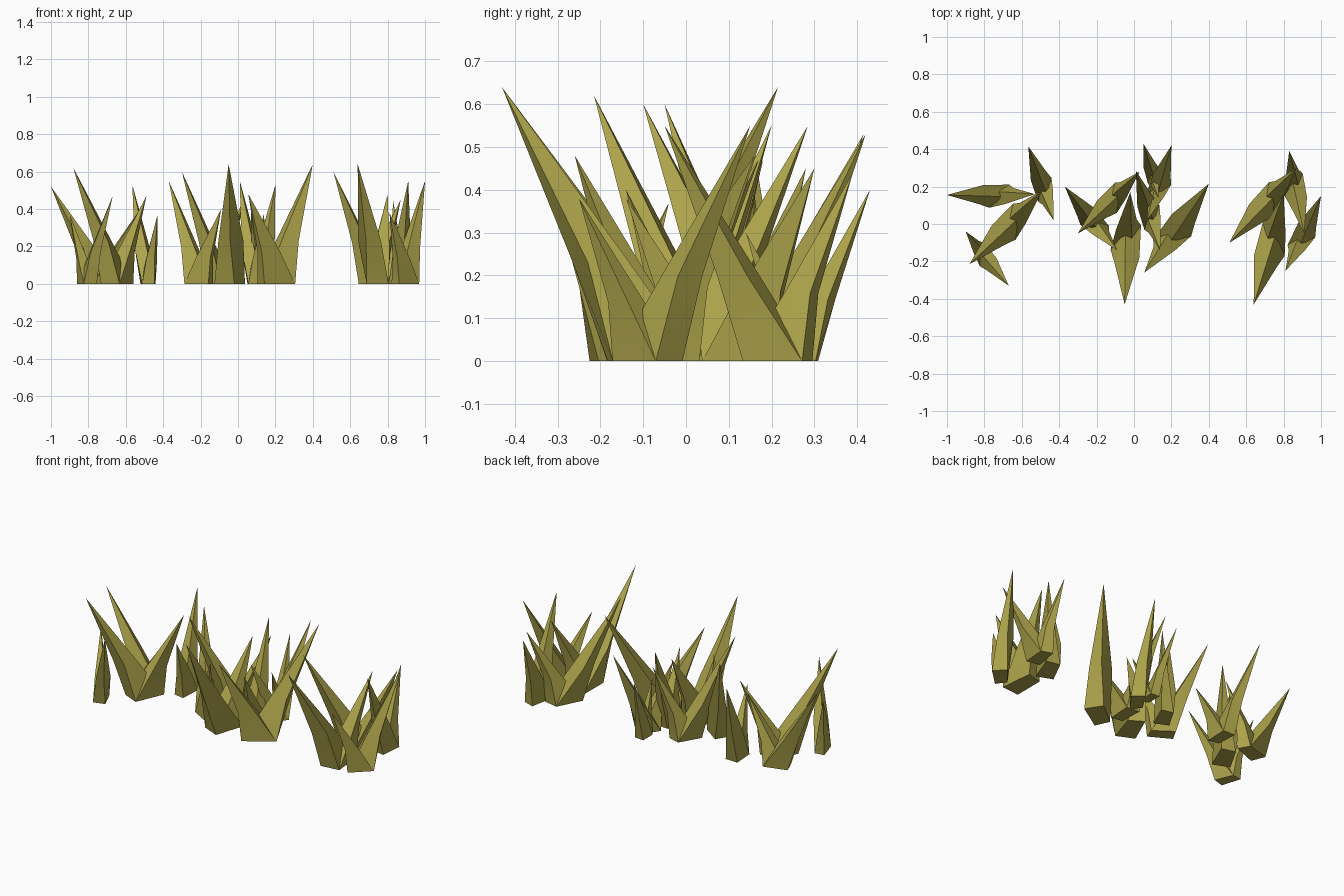
import bpy, bmesh
from mathutils import Vector

if "Cube" in bpy.data.objects:
    bpy.data.objects.remove(bpy.data.objects["Cube"])

mat = bpy.data.materials.new("olive_grass")
mat.diffuse_color = (0.42, 0.37, 0.07, 1)
mat.use_nodes = True
mat.node_tree.nodes["Principled BSDF"].inputs["Base Color"].default_value = mat.diffuse_color

# Sections in units of the spread: (along, across)
BASE = ((-0.24, 0.03), (0.07, 0.15), (0.14, -0.03), (-0.16, -0.11))
TALL_BELLY = ((0.04, 0.02), (0.18, 0.11), (0.27, 0.0), (0.13, -0.11))
SHORT_BELLY = ((-0.27, 0.02), (-0.11, 0.11), (-0.08, -0.03), (-0.21, -0.07))


def pair(name, tall, short, side):
    """Two crossing blades on one skewed root, ending in a tall and a short tip."""
    t, s = Vector(tall[:2]), Vector(short[:2])
    length = (t - s).length
    d = (t - s) / length
    n = Vector((d.y, -d.x)) * side
    c = s.lerp(t, 0.45)
    bm = bmesh.new()

    def ring(section, z):
        pts = [c + (d * u + n * v) * length for u, v in section]
        return [bm.verts.new((p.x, p.y, z)) for p in pts]

    for tip, belly in ((tall, TALL_BELLY), (short, SHORT_BELLY)):
        low = ring(BASE, 0)
        mid = ring(belly, tip[2] * 0.36)
        point = bm.verts.new(tip)
        bm.faces.new(low)
        for i in range(4):
            j = (i + 1) % 4
            bm.faces.new((low[i], low[j], mid[j], mid[i]))
            bm.faces.new((mid[i], mid[j], point))
    bmesh.ops.recalc_face_normals(bm, faces=bm.faces)
    me = bpy.data.meshes.new(name)
    bm.to_mesh(me)
    bm.free()
    me.materials.append(mat)
    ob = bpy.data.objects.new(name, me)
    bpy.context.collection.objects.link(ob)
    ob.select_set(True)
    bpy.context.view_layer.objects.active = ob


# Tall tip, short tip and handedness of every blade pair, by tuft
tufts = {
    "left_tuft": [
        ((-1.0, .155, .52), (-.53, .16, .39), -1),
        ((-.88, -.215, .62), (-.49, .18, .47), -1),
        ((-.565, .415, .53), (-.43, .02, .37), 1),
        ((-.67, -.33, .47), (-.90, -.04, .37), 1),
    ],
    "middle_tuft": [
        ((.40, .215, .64), (.055, -.26, .48), 1),
        ((-.05, -.43, .64), (-.02, .17, .47), 1),
        ((-.37, .20, .55), (-.09, -.14, .40), -1),
        ((-.30, -.05, .60), (.03, .28, .45), -1),
        ((.01, .285, .55), (.14, -.14, .38), 1),
        ((.05, .43, .40), (.13, .14, .30), 1),
        ((.20, .42, .53), (.07, .02, .38), 1),
    ],
    "right_tuft": [
        ((.64, -.43, .64), (.80, .16, .48), -1),
        ((.51, -.10, .60), (.87, .30, .45), -1),
        ((1.0, .15, .55), (.81, -.25, .38), 1),
        ((.91, -.05, .55), (.83, .39, .44), 1),
    ],
}
for tuft, pairs in tufts.items():
    for i, (tall, short, side) in enumerate(pairs):
        pair(f"{tuft}_blades_{i + 1}", tall, short, side)

bpy.ops.object.shade_smooth_by_angle(angle=1.0)
